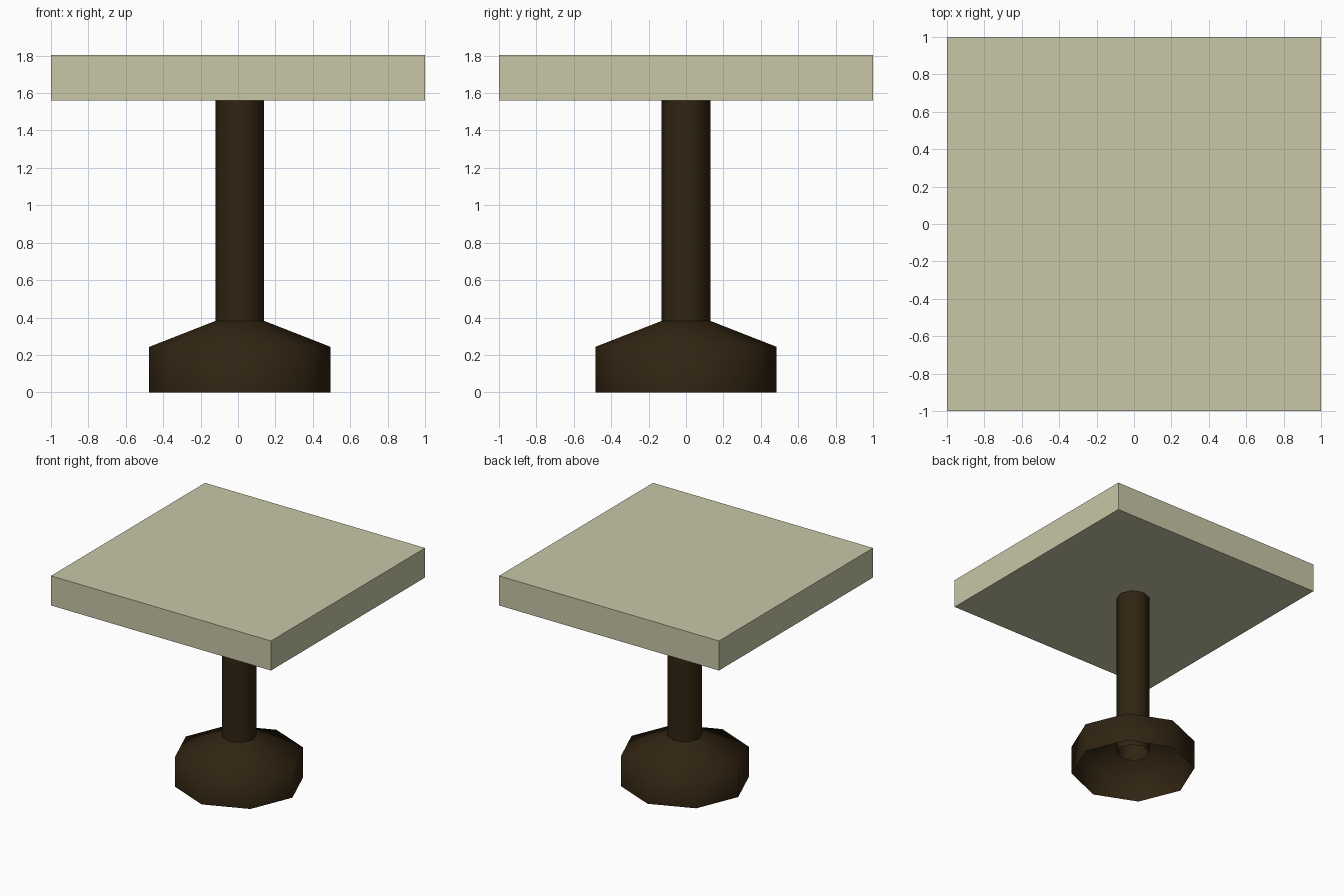
import bpy
import math

if "Cube" in bpy.data.objects:
    bpy.data.objects.remove(bpy.data.objects["Cube"])

CX = 0.01      # the leg sits very slightly off centre
SIDES = 8


def material(name, rgb):
    m = bpy.data.materials.new(name)
    m.diffuse_color = (*rgb, 1)
    m.use_nodes = True
    m.node_tree.nodes["Principled BSDF"].inputs["Base Color"].default_value = m.diffuse_color
    return m


cream = material("cream", (0.58, 0.57, 0.39))
dark_wood = material("dark_brown", (0.031, 0.018, 0.006))


def lathe(name, profile, mat):
    """Open eight-sided smooth shell from (radius, z) points."""
    verts, faces = [], []
    for r, z in profile:
        for i in range(SIDES):
            a = 2 * math.pi * i / SIDES
            verts.append((CX + r * math.cos(a), r * math.sin(a), z))
    for k in range(len(profile) - 1):
        for i in range(SIDES):
            j = (i + 1) % SIDES
            faces.append((k * SIDES + i, k * SIDES + j,
                          (k + 1) * SIDES + j, (k + 1) * SIDES + i))
    me = bpy.data.meshes.new(name)
    me.from_pydata(verts, [], faces)
    me.materials.append(mat)
    for p in me.polygons:
        p.use_smooth = True
    ob = bpy.data.objects.new(name, me)
    bpy.context.collection.objects.link(ob)
    return ob


# Square table top
bpy.ops.mesh.primitive_cube_add(size=1, location=(0, 0, 1.683))
top = bpy.context.object
top.name = "table_top"
top.scale = (2, 2, 0.243)
top.data.materials.append(cream)

# Tubular column, reaching down into the hollow foot
lathe("column", [(0.13, 0.165), (0.13, 1.562)], dark_wood)

# Hollow octagonal foot, open underneath
lathe("foot", [(0.485, 0), (0.485, 0.243), (0.13, 0.382)], dark_wood)
